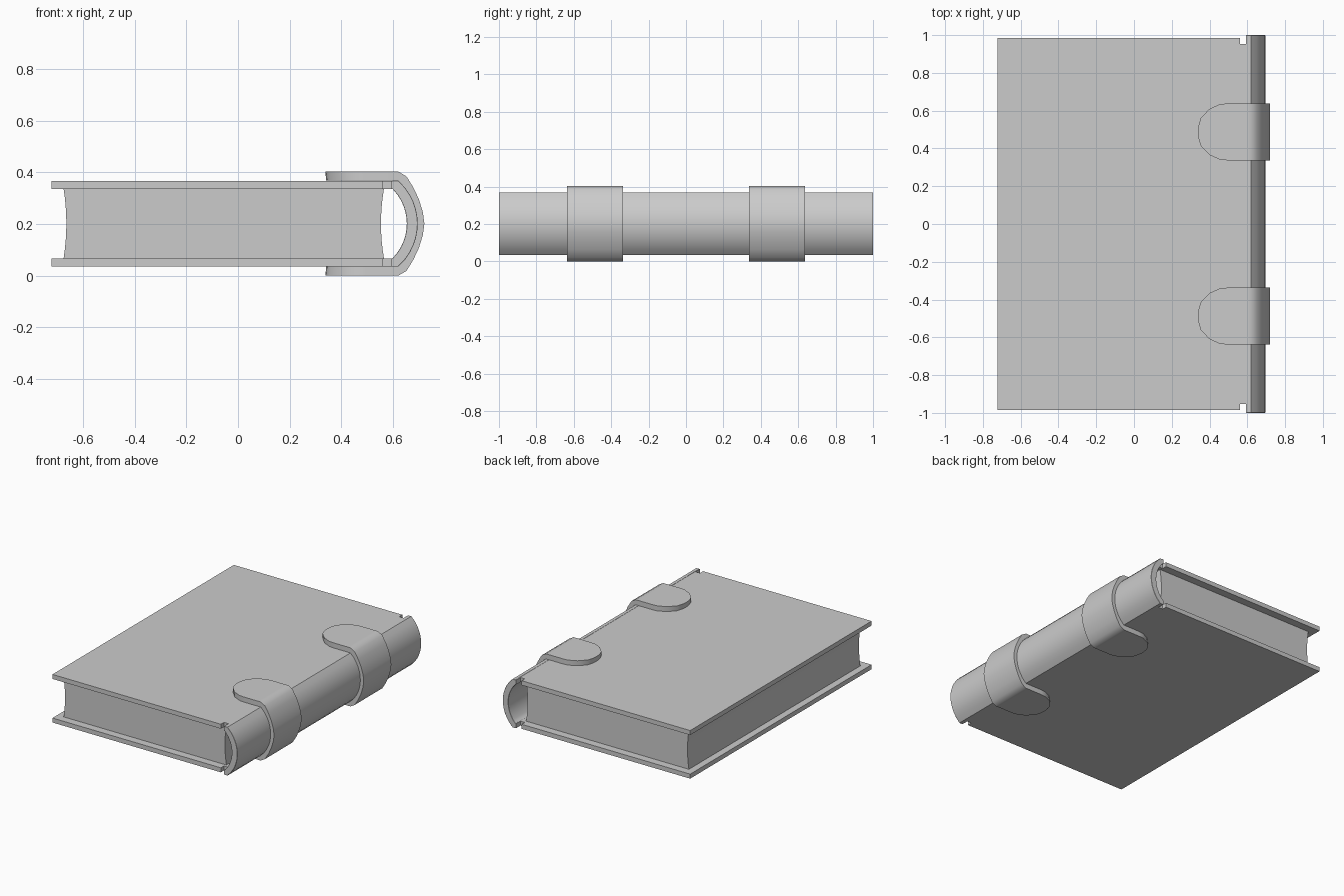
import bpy, bmesh, math

cube = bpy.data.objects.get("Cube")
if cube:
    bpy.data.objects.remove(cube, do_unlink=True)

MID = 0.2015  # mid height of the book

grey = bpy.data.materials.new("plain grey")
grey.use_nodes = True
grey.diffuse_color = (0.6, 0.6, 0.6, 1)
grey.node_tree.nodes["Principled BSDF"].inputs["Base Color"].default_value = (0.6, 0.6, 0.6, 1)


def finish(name, bm):
    bmesh.ops.remove_doubles(bm, verts=bm.verts, dist=1e-5)
    bmesh.ops.recalc_face_normals(bm, faces=bm.faces)
    mesh = bpy.data.meshes.new(name)
    bm.to_mesh(mesh)
    bm.free()
    mesh.materials.append(grey)
    ob = bpy.data.objects.new(name, mesh)
    bpy.context.collection.objects.link(ob)
    bpy.ops.object.select_all(action='DESELECT')
    ob.select_set(True)
    bpy.context.view_layer.objects.active = ob
    bpy.ops.object.shade_smooth_by_angle(angle=math.radians(35))
    return ob


def prism(name, points, offset):
    """Extrude a flat outline of 3D points along offset."""
    bm = bmesh.new()
    face = bm.faces.new([bm.verts.new(p) for p in points])
    new = bmesh.ops.extrude_face_region(bm, geom=[face])["geom"]
    bmesh.ops.translate(bm, vec=offset, verts=[g for g in new if isinstance(g, bmesh.types.BMVert)])
    return finish(name, bm)


def wrap(name, half, y):
    """Curved band: stations (outer x, outer z, inner x, inner z, half width), mirrored about MID."""
    stations = half + [(a, 2 * MID - b, c, 2 * MID - d, w) for a, b, c, d, w in half[-2::-1]]
    bm = bmesh.new()
    rings = []
    for ox, oz, ix, iz, w in stations:
        rings.append([bm.verts.new(p) for p in
                      ((ox, y - w, oz), (ox, y + w, oz), (ix, y + w, iz), (ix, y - w, iz))])
    for a, b in zip(rings, rings[1:]):
        for i in range(4):
            j = (i + 1) % 4
            bm.faces.new((a[i], a[j], b[j], b[i]))
    bm.faces.new(rings[0])
    bm.faces.new(rings[-1][::-1])
    bmesh.ops.dissolve_degenerate(bm, dist=1e-5, edges=bm.edges)
    return finish(name, bm)


def arc_x(peak, edge, half_chord, dz):
    """x of a circular arc with its peak at mid height."""
    s = peak - edge
    r = (half_chord ** 2 + s ** 2) / (2 * s)
    return peak - r + math.sqrt(r * r - dz * dz)


# Covers, notched beside the spine
outline = [(-0.722, -0.986), (0.56, -0.986), (0.56, -0.952), (0.6, -0.952),
           (0.6, 0.952), (0.56, 0.952), (0.56, 0.986), (-0.722, 0.986)]
for name, z in (("bottom_cover", 0.036), ("top_cover", 0.336)):
    prism(name, [(x, y, z) for x, y in outline], (0, 0, 0.031))
    # Hinge corners joining the cover to the spine
for name, z in (("bottom_hinge", 0.036), ("top_hinge", 0.336)):
    prism(name, [(x, y, z) for x, y in ((0.594, -1), (0.6, -1), (0.6, 1), (0.594, 1))], (0, 0, 0.031))

# Page block with hollow fore edge and back
N = 8
steps = [2 * i / N - 1 for i in range(N + 1)]
side = [(-0.664 - 0.011 * t * t, MID + 0.137 * t) for t in steps]
back = [(0.553 + 0.012 * t * t, MID + 0.137 * t) for t in reversed(steps)]
prism("pages", [(x, -0.932, z) for x, z in side + back], (0, 1.864, 0))

# Rounded spine
spine = [(0.597, 0.368, 0.597, 0.336, 1.0)]
for i in range(7):
    t = 1 - i / 6
    spine.append((arc_x(0.695, 0.62, 0.1665, 0.1665 * t), MID + 0.1665 * t,
                  arc_x(0.653, 0.598, 0.134, 0.134 * t), MID + 0.134 * t, 1.0))
ob = wrap("spine", spine, 0)
bev = ob.modifiers.new("edge", 'BEVEL')
bev.width, bev.segments, bev.limit_method, bev.angle_limit = 0.008, 1, 'ANGLE', math.radians(60)

# Straps with rounded tips wrapping the spine
tip = [(0.338, 0), (0.342, 0.035), (0.354, 0.075), (0.4, 0.122), (0.455, 0.147), (0.49, 0.15), (0.6, 0.15)]
strap = [(x, 0.403, x + 0.003, 0.368, w) for x, w in tip]
bend = [(0.62, 0.403), (0.652, 0.384), (0.679, 0.34), (0.7, 0.295), (0.715, 0.246), (0.721, MID)]
for i, (x, z) in enumerate(bend):
    dz = 0.1665 * (z - MID) / (0.403 - MID)
    strap.append((x, z, arc_x(0.693, 0.618, 0.1665, dz), MID + dz, 0.15))
for name, y in (("front_strap", -0.4875), ("rear_strap", 0.4875)):
    wrap(name, strap, y)
